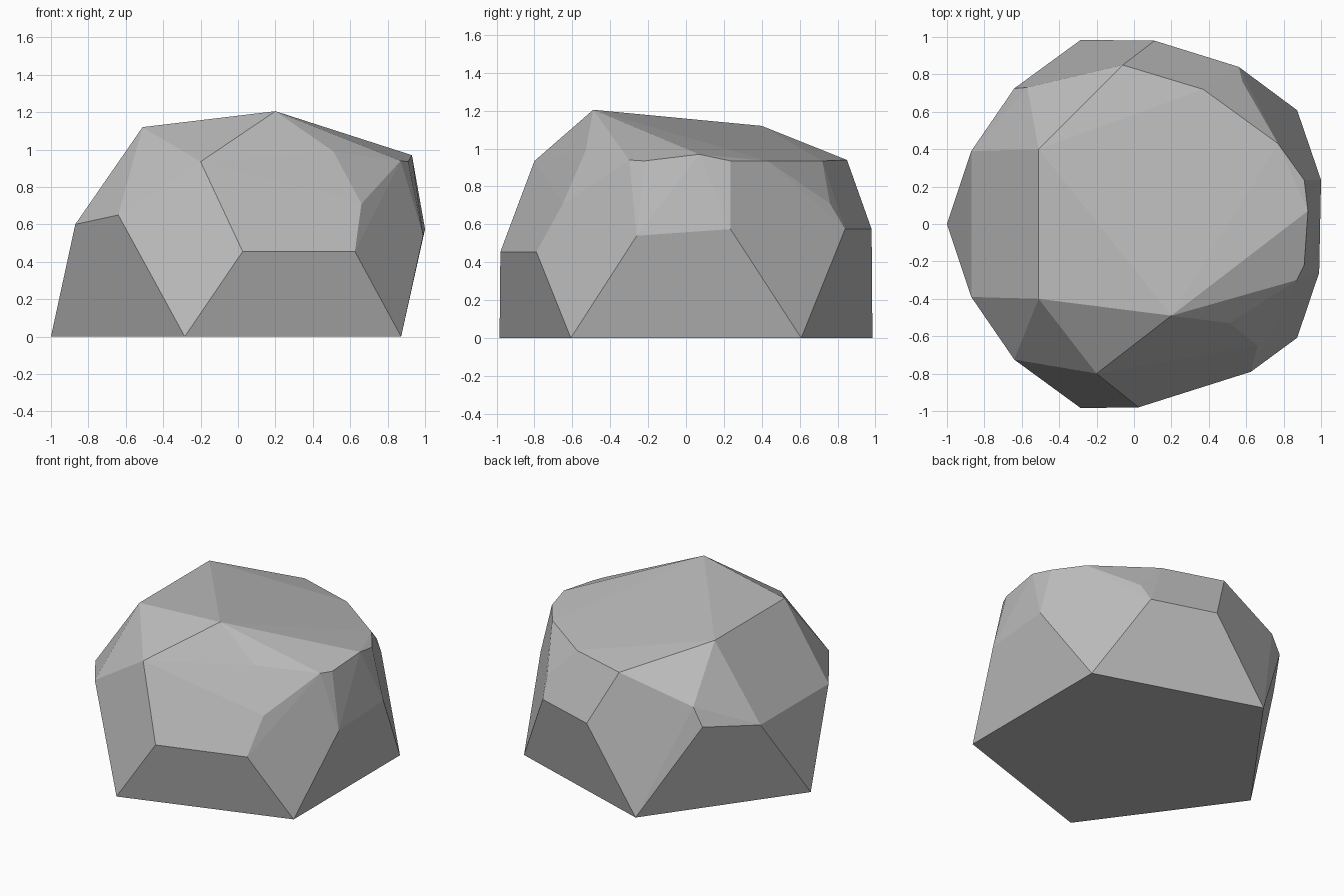
import bpy
import bmesh
import math
from mathutils import Vector

default_cube = bpy.data.objects.get("Cube")
if default_cube:
    bpy.data.objects.remove(default_cube, do_unlink=True)


def make_material(name, colour):
    material = bpy.data.materials.new(name)
    material.use_nodes = True
    material.diffuse_color = colour
    shader = material.node_tree.nodes["Principled BSDF"]
    shader.inputs["Base Color"].default_value = colour
    shader.inputs["Roughness"].default_value = 0.9
    return material


def mirrored(points):
    """Return the points together with their reflections front to back."""
    return points + [(x, -y, z) for x, y, z in points]


# Flat pentagonal footprint
radius, offset = 1.035, 0.035
corners = [
    (offset - radius * math.cos(step * math.tau / 5),
     radius * math.sin(step * math.tau / 5), 0)
    for step in range(5)
]

# Chipped corners shared by the front and back of the right side
right_corners = mirrored([(-.87, .39, .6), (-.64, .725, .65), (-.51, .4, 1.12)])

# Front slope, from the lower ledge up to the peak
front_corners = [
    (.025, -.98, .455), (.625, -.79, .455), (-.2, -.8, .935),
    (.2, -.49, 1.205), (.51, -.53, .99), (.66, -.65, .71),
]

# Steep left side
left_corners = [
    (.87, -.3, .94), (.91, -.22, .935), (.99, -.26, .54),
    (1, .235, .575), (.91, .235, .935), (.93, .07, .97),
]

# Back slope and the rim of the tilted top
back_corners = [
    (.56, .84, .575), (.11, .98, .575), (.58, .76, .71), (-.57, .73, .78),
    (.77, .43, .935), (.37, .72, .935), (-.06, .85, .94),
]

# Wrap the corners in flat facets
mesh = bpy.data.meshes.new("boulder")
bm = bmesh.new()
for point in corners + right_corners + front_corners + left_corners + back_corners:
    bm.verts.new(Vector(point))
bmesh.ops.convex_hull(bm, input=bm.verts[:])
loose = [vert for vert in bm.verts if not vert.link_faces]
bmesh.ops.delete(bm, geom=loose, context='VERTS')

# Merge nearly coplanar triangles into broad facets
bmesh.ops.dissolve_limit(
    bm, angle_limit=math.radians(2), use_dissolve_boundaries=False,
    verts=bm.verts[:], edges=bm.edges[:])
bmesh.ops.recalc_face_normals(bm, faces=bm.faces[:])
for face in bm.faces:
    face.smooth = False
bm.to_mesh(mesh)
bm.free()

boulder = bpy.data.objects.new("boulder", mesh)
bpy.context.collection.objects.link(boulder)
mesh.materials.append(make_material("stone grey", (.5, .5, .5, 1)))
